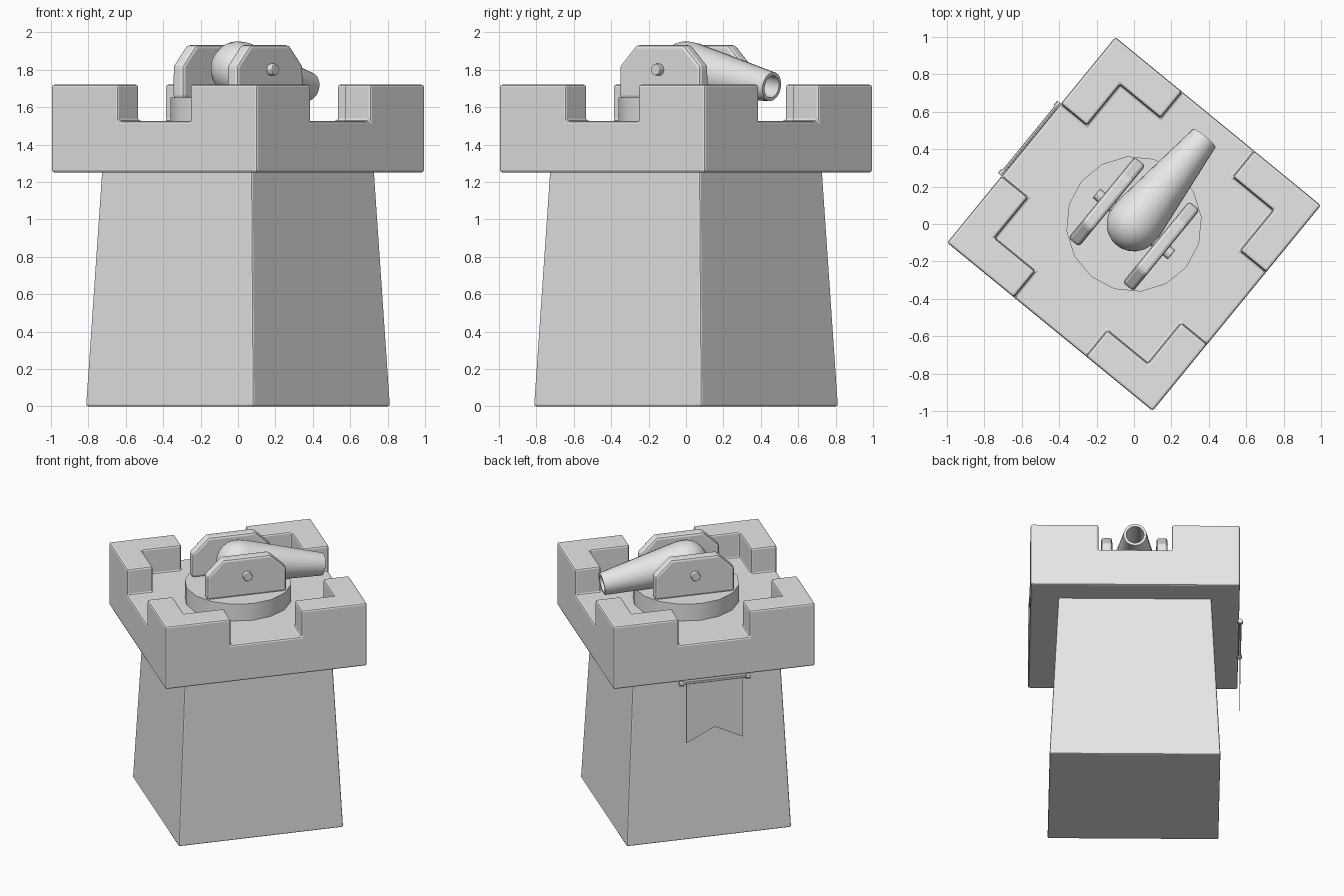
import bpy, bmesh, math
from mathutils import Matrix, Vector

if "Cube" in bpy.data.objects:
    bpy.data.objects.remove(bpy.data.objects["Cube"], do_unlink=True)

TURN = math.radians(50.7)      # the whole tower stands turned on its base
HALF = 0.71                    # half width of the battlement
FLOOR, RIM = 1.525, 1.72

stone = bpy.data.materials.new("light_grey")
stone.use_nodes = True
grey = (0.8, 0.8, 0.8, 1)
stone.diffuse_color = grey
stone.node_tree.nodes["Principled BSDF"].inputs["Base Color"].default_value = grey


def finish(name, bm, bevel=0.0, smooth=False):
    """Round the hard edges, then turn the bmesh into a placed object."""
    bmesh.ops.recalc_face_normals(bm, faces=bm.faces)
    if bevel:
        hard = [e for e in bm.edges
                if len(e.link_faces) == 2 and e.calc_face_angle() > 0.5]
        bmesh.ops.bevel(bm, geom=hard, offset=bevel, segments=2, profile=0.5,
                        affect='EDGES', clamp_overlap=True)
    mesh = bpy.data.meshes.new(name)
    bm.to_mesh(mesh)
    bm.free()
    mesh.materials.append(stone)
    obj = bpy.data.objects.new(name, mesh)
    bpy.context.collection.objects.link(obj)
    obj.rotation_euler.z = TURN
    if smooth:
        bpy.ops.object.select_all(action='DESELECT')
        obj.select_set(True)
        bpy.context.view_layer.objects.active = obj
        bpy.ops.object.shade_smooth_by_angle(angle=math.radians(35))
    return obj


def prism(points, low, high, upright=False):
    """Extrude an outline: along z, or along y when upright."""
    bm = bmesh.new()
    place = (lambda p, h: (p[0], h, p[1])) if upright else (lambda p, h: (p[0], p[1], h))
    a = [bm.verts.new(place(p, low)) for p in points]
    b = [bm.verts.new(place(p, high)) for p in points]
    bm.faces.new(a)
    bm.faces.new(b)
    for i in range(len(a)):
        j = (i + 1) % len(a)
        bm.faces.new((a[i], a[j], b[j], b[i]))
    return bm


def cylinder(bm, centre, axis, radius, length, sides, radius2=None):
    spin = Vector((0, 0, 1)).rotation_difference(Vector(axis)).to_matrix().to_4x4()
    bmesh.ops.create_cone(bm, cap_ends=True, segments=sides, radius1=radius,
                          radius2=radius if radius2 is None else radius2,
                          depth=length, matrix=Matrix.Translation(centre) @ spin)


# Tapered tower body
bm = bmesh.new()
cylinder(bm, (0, 0, 0.635), (0, 0, 1), 0.82, 1.27, 4, 0.733)
bmesh.ops.rotate(bm, verts=bm.verts, matrix=Matrix.Rotation(math.pi / 4, 3, 'Z'))
finish("tower_body", bm, 0.01)

# Battlement: a square block with a stepped cross cut out of its top
square = [(-HALF, -HALF), (HALF, -HALF), (HALF, HALF), (-HALF, HALF)]
block = finish("battlement_block", prism(square, 1.25, RIM))
quarter = [(0.8, 0.25), (0.53, 0.25), (0.53, 0.53), (0.25, 0.53), (0.25, 0.8)]
cross = []
for k in range(4):
    turn = Matrix.Rotation(k * math.pi / 2, 2)
    cross += [tuple(turn @ Vector(p)) for p in quarter]
cutter = finish("battlement_cutter", prism(cross, FLOOR, 1.9))
cutter.hide_render = True
cut = block.modifiers.new("cut", 'BOOLEAN')
cut.operation = 'DIFFERENCE'
cut.solver = 'EXACT'
cut.object = cutter
bpy.context.view_layer.update()
bm = bmesh.new()
bm.from_object(block, bpy.context.evaluated_depsgraph_get())
for helper in (block, cutter):
    bpy.data.objects.remove(helper, do_unlink=True)
bmesh.ops.dissolve_limit(bm, angle_limit=0.02, verts=bm.verts, edges=bm.edges)
finish("battlement", bm, 0.013)

# Round turntable under the cannon
bm = bmesh.new()
cylinder(bm, (0, 0, 1.585), (0, 0, 1), 0.363, 0.13, 16)
finish("turntable", bm, smooth=True)

# Cannon cheeks with pivot pins
cheek = [(-0.28, 1.645), (0.28, 1.645), (0.28, 1.82),
         (0.165, 1.932), (-0.165, 1.932), (-0.28, 1.82)]
for side, label in ((1, "left"), (-1, "right")):
    bm = prism(cheek, side * 0.15, side * 0.225, upright=True)
    finish(label + "_cheek", bm, 0.018)
    bm = bmesh.new()
    cylinder(bm, (0, side * 0.18, 1.80), (0, 1, 0), 0.033, 0.16, 8)
    finish(label + "_pin", bm, 0.006)

# Cannon barrel: lathed profile with a round breech and a hollow muzzle
R = 0.147
profile = [(-R * math.cos(a), R * math.sin(a))
           for a in (i * math.pi / 12 for i in range(7))]
profile += [(0.04, R), (0.6, 0.078), (0.6, 0.06), (0.25, 0.06), (0.25, 0)]
bm = bmesh.new()
line = [bm.verts.new((x, 0, r)) for x, r in profile]
edges = [bm.edges.new(pair) for pair in zip(line, line[1:])]
bmesh.ops.spin(bm, geom=line + edges, cent=(0, 0, 0), axis=(1, 0, 0),
               angle=2 * math.pi, steps=24)
bmesh.ops.remove_doubles(bm, verts=bm.verts, dist=0.0005)
tilt = Matrix.Translation((0, 0, 1.805)) @ Matrix.Rotation(math.radians(9.2), 4, 'Y')
bmesh.ops.transform(bm, matrix=tilt, verts=bm.verts)
finish("cannon_barrel", bm, smooth=True)

# Banner hanging from a rod on one side
bm = bmesh.new()
cylinder(bm, (0, 0.718, 1.237), (1, 0, 0), 0.01, 0.46, 8)
for x in (-0.235, 0.235):
    cylinder(bm, (x, 0.718, 1.237), (1, 0, 0), 0.018, 0.03, 8)
finish("banner_rod", bm, smooth=True)
banner = [(-0.2, 1.237), (-0.2, 0.79), (0, 0.89), (0.2, 0.79), (0.2, 1.237)]
finish("banner", prism(banner, 0.717, 0.721, upright=True))
